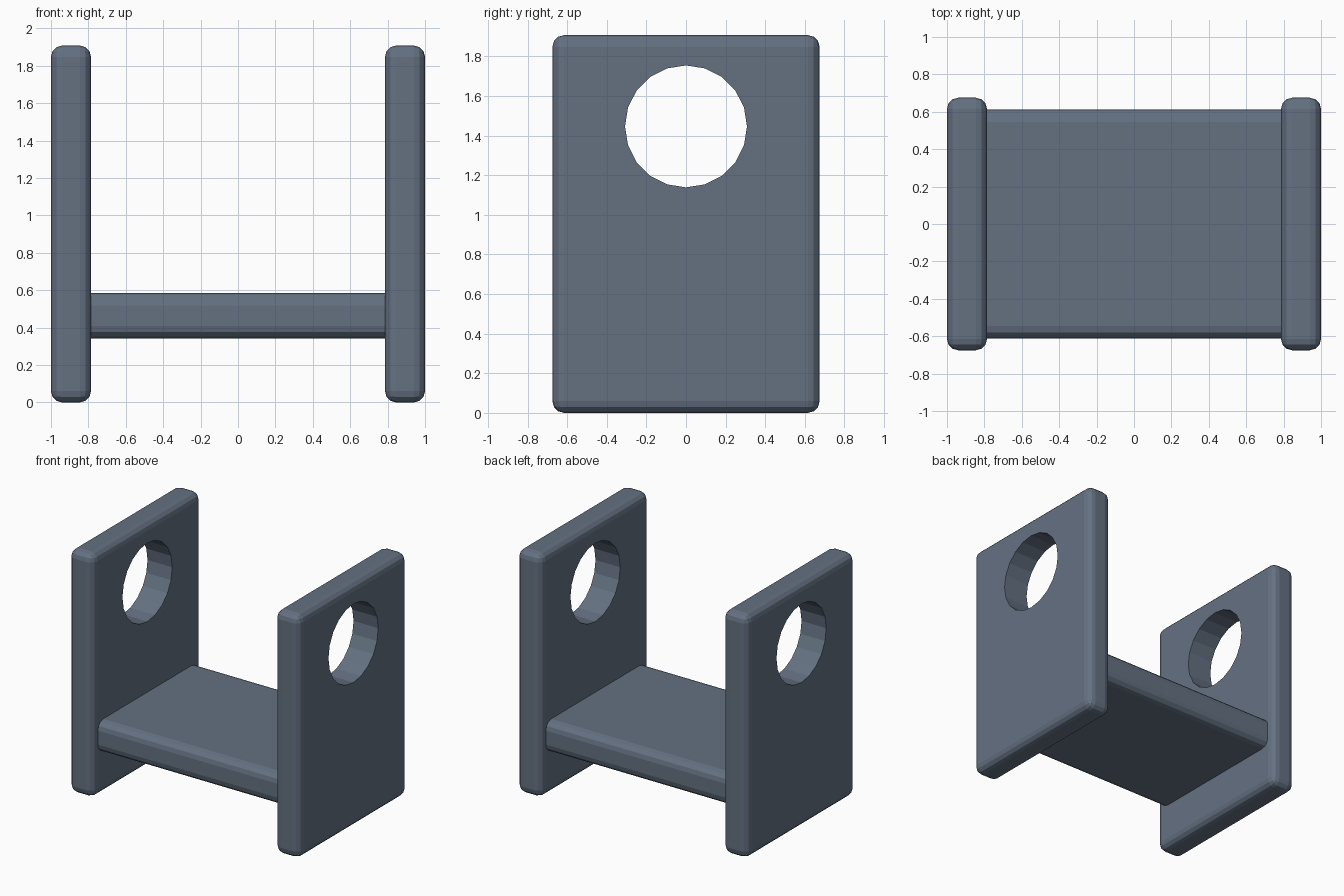
import bpy
import math

if "Cube" in bpy.data.objects:
    bpy.data.objects.remove(bpy.data.objects["Cube"])

# Dark slate paint for every part
slate = bpy.data.materials.new("slate")
slate.diffuse_color = (0.128, 0.165, 0.222, 1)
slate.use_nodes = True
slate.node_tree.nodes["Principled BSDF"].inputs["Base Color"].default_value = slate.diffuse_color


def rounded_box(name, size, center, radius):
    """Box with rounded edges, bevel applied."""
    bpy.ops.mesh.primitive_cube_add(size=1, location=center)
    ob = bpy.context.object
    ob.name = name
    ob.scale = size
    bpy.ops.object.transform_apply(location=False, rotation=False, scale=True)
    bevel = ob.modifiers.new("Rounded edges", 'BEVEL')
    bevel.width = radius
    bevel.segments = 3
    bevel.limit_method = 'NONE'
    bpy.ops.object.modifier_apply(modifier=bevel.name)
    ob.data.materials.append(slate)
    return ob


# Shelf, ends tucked into the side panels
rounded_box("shelf", (1.74, 1.226, 0.243), (0, 0, 0.464), 0.067)

# Side panels, each with a sharp-edged 20-sided hole
for side, sx in (("left", -1), ("right", 1)):
    panel = rounded_box(side + "_panel", (0.214, 1.35, 1.908),
                        (sx * 0.893, 0, 0.954), 0.06)

    bpy.ops.mesh.primitive_cylinder_add(
        vertices=20, radius=0.308, depth=0.6,
        location=(sx * 0.893, 0, 1.447), rotation=(0, math.pi / 2, 0))
    cutter = bpy.context.object
    cutter.name = side + "_hole_cutter"
    cutter.data.materials.append(slate)

    hole = panel.modifiers.new("Hole", 'BOOLEAN')
    hole.operation = 'DIFFERENCE'
    hole.solver = 'EXACT'
    hole.object = cutter
    bpy.context.view_layer.objects.active = panel
    bpy.ops.object.modifier_apply(modifier=hole.name)
    bpy.data.objects.remove(cutter, do_unlink=True)
